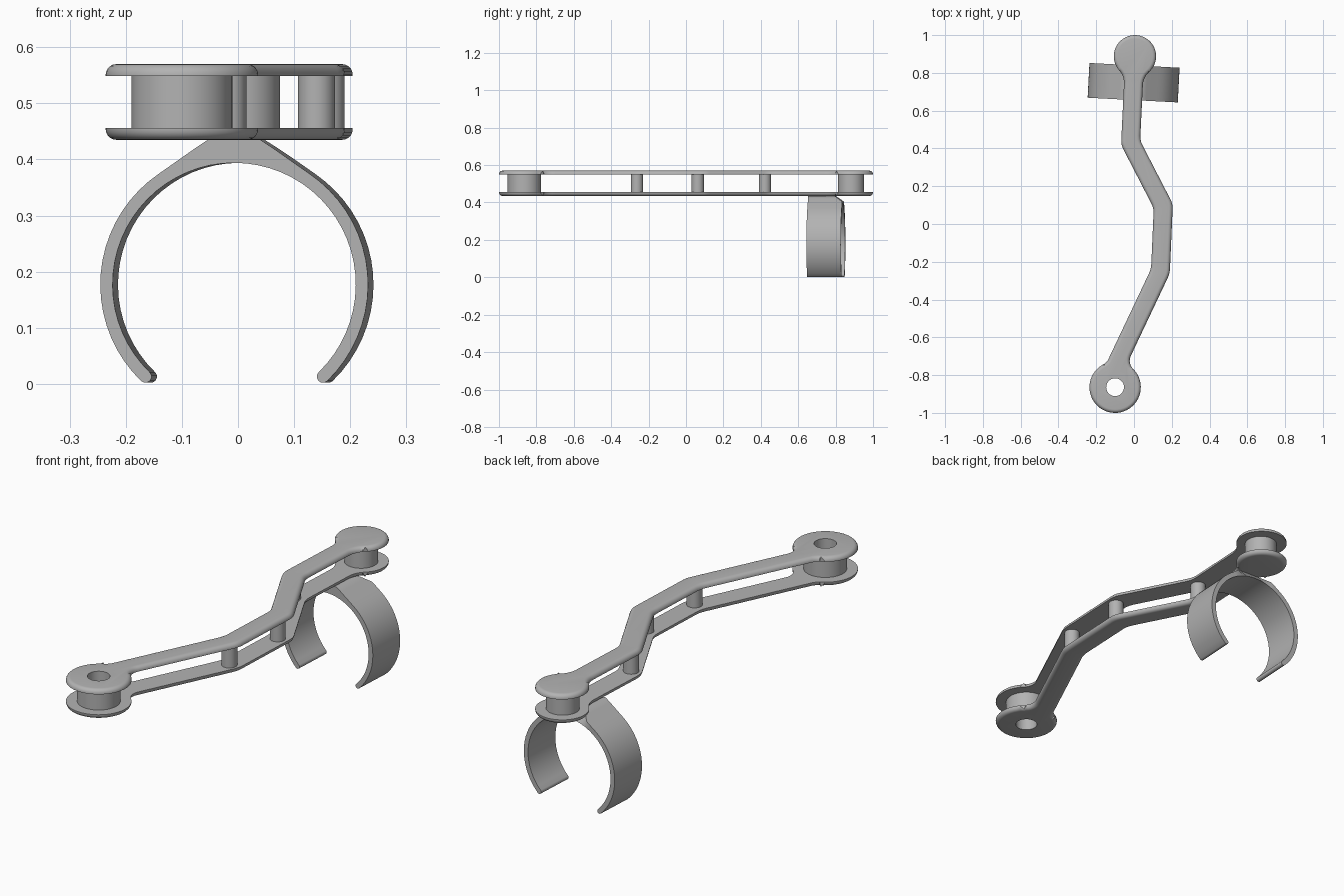
import bpy, bmesh, math
from mathutils import Vector, Matrix

if "Cube" in bpy.data.objects:
    bpy.data.objects.remove(bpy.data.objects["Cube"])

GREY = (0.45, 0.45, 0.45, 1)
mat = bpy.data.materials.new("plain grey")
mat.use_nodes = True
mat.diffuse_color = GREY
mat.node_tree.nodes["Principled BSDF"].inputs["Base Color"].default_value = GREY

BIG, BIG_R = Vector((-0.10, -0.864)), 0.136
SMALL, SMALL_R = Vector((0.005, 0.888)), 0.112
PATH = [Vector(p) for p in ((-0.073, -0.70), (0.14, -0.25), (0.155, 0.095), (-0.018, 0.43), (0, 0.80))]
HALF = 0.05
Z0, Z1, Z2, Z3 = 0.435, 0.456, 0.549, 0.57


def finish(name, bm):
    bmesh.ops.recalc_face_normals(bm, faces=bm.faces[:])
    me = bpy.data.meshes.new(name)
    bm.to_mesh(me)
    bm.free()
    me.materials.append(mat)
    ob = bpy.data.objects.new(name, me)
    bpy.context.collection.objects.link(ob)
    return ob


def smooth(ob):
    bpy.ops.object.select_all(action='DESELECT')
    ob.select_set(True)
    bpy.context.view_layer.objects.active = ob
    bpy.ops.object.shade_smooth_by_angle(angle=math.radians(35))


def cylinder(name, x, y, r, low, high):
    bm = bmesh.new()
    bmesh.ops.create_cone(bm, cap_ends=True, segments=48, radius1=r, radius2=r, depth=high - low,
                          matrix=Matrix.Translation((x, y, (low + high) / 2)))
    return finish(name, bm)


def arc(c, p, q, steps, shortest=False):
    a0, a1 = (math.atan2(v.y - c.y, v.x - c.x) for v in (p, q))
    turn = (a1 - a0) % math.tau
    if shortest and turn > math.pi:
        turn -= math.tau
    r = (p - c).length
    return [c + r * Vector((math.cos(a0 + turn * i / steps), math.sin(a0 + turn * i / steps)))
            for i in range(steps + 1)]


def neck(c, r, p, d, n, f):
    """Fillet from a round head (c, r) to the straight edge through p running along d."""
    w = p + n * f - c
    b = w.dot(d)
    t = -b + math.sqrt(b * b - w.length_squared + (r + f) ** 2)
    o = p + n * f + d * t
    return arc(o, c + (o - c) * r / (r + f), o - n * f, 8, True)


def arm_side(s):
    """One long edge of the arm, from big head to small head; s = 1 right, -1 left."""
    dirs = [(b - a).normalized() for a, b in zip(PATH, PATH[1:])]
    norms = [s * Vector((d.y, -d.x)) for d in dirs]
    pts = neck(BIG, BIG_R, PATH[0] + norms[0] * HALF, dirs[0], norms[0], 0.06)
    for i in range(1, len(PATH) - 1):
        m = norms[i - 1] + norms[i]
        k = PATH[i] + m * (2 * HALF / m.length_squared)
        a, b = k - dirs[i - 1] * 0.025, k + dirs[i] * 0.025
        pts += [a.lerp(k, t).lerp(k.lerp(b, t), t) for t in (0, 0.33, 0.67, 1)]
    top = neck(SMALL, SMALL_R, PATH[-1] + norms[-1] * HALF, -dirs[-1], norms[-1], 0.1)
    return pts + top[::-1]


def plate(name, low, high, round_z):
    right, left = arm_side(1), arm_side(-1)
    outline = right + arc(SMALL, right[-1], left[-1], 40)[1:-1]
    outline += left[::-1] + arc(BIG, left[0], right[0], 40)[1:-1]
    bm = bmesh.new()
    face = bm.faces.new([bm.verts.new((p.x, p.y, low)) for p in outline])
    ext = bmesh.ops.extrude_face_region(bm, geom=[face])
    for v in ext["geom"]:
        if isinstance(v, bmesh.types.BMVert):
            v.co.z = high
    rim = [e for e in bm.edges if all(abs(v.co.z - round_z) < 1e-5 for v in e.verts)]
    bmesh.ops.bevel(bm, geom=rim, offset=0.019, segments=5, profile=0.5,
                    affect='EDGES', clamp_overlap=False)
    return finish(name, bm)


# Twin plates, end hubs and spacer posts
lower = plate("lower_plate", Z0, Z1, Z0)
upper = plate("upper_plate", Z2, Z3, Z3)
big_hub = cylinder("large_hub", BIG.x, BIG.y, 0.09, Z1, Z2)
parts = [lower, upper, big_hub, cylinder("small_hub", SMALL.x, SMALL.y - 0.005, 0.07, Z1, Z2)]
for i, (x, y) in enumerate(((0.14, -0.262), (0.157, 0.063), (-0.018, 0.422))):
    parts.append(cylinder(f"spacer_post_{i + 1}", x, y, 0.033, Z1, Z2))

# Bore through the large head
bore = cylinder("bore_cutter", BIG.x, BIG.y, 0.047, 0.3, 0.7)
bore.hide_render = True
for ob in (lower, upper, big_hub):
    mod = ob.modifiers.new("bore", 'BOOLEAN')
    mod.operation, mod.object, mod.solver = 'DIFFERENCE', bore, 'EXACT'
    bpy.context.view_layer.objects.active = ob
    bpy.ops.object.modifier_apply(modifier=mod.name)
bpy.data.objects.remove(bore)

# Open clip ring with a flared pad under the small head
R_IN, R_OUT, CZ, END, FLARE, STEPS = 0.217, 0.239, 0.177, 226, 125, 48


def ring_point(r, deg):
    a = math.radians(deg)
    return Vector((r * math.cos(a), CZ + r * math.sin(a)))


outer, inner = [], []
for i in range(STEPS + 1):
    a = 180 - END + (2 * END - 180) * i / STEPS
    inner.append(ring_point(R_IN, a))
    p = ring_point(R_OUT, a)
    if 180 - FLARE < a < FLARE:     # tangent lines rising to the flat pad
        f = math.radians(FLARE)
        p.y = min(Z0, CZ + (R_OUT - abs(p.x) * abs(math.cos(f))) / math.sin(f))
    outer.append(p)
mid = (R_IN + R_OUT) / 2
caps = []
for deg, s in ((END, 1), (180 - END, -1)):
    c, u = ring_point(mid, deg), ring_point(1, deg) - ring_point(0, deg)
    t = Vector((-u.y, u.x)) * s
    caps.append([c + (u * math.cos(k) + t * math.sin(k)) * (R_OUT - mid)
                 for k in (math.pi * j / 6 for j in range(1, 6))])
loop = outer + caps[0] + inner[::-1] + caps[1][::-1]

bm = bmesh.new()
front = [bm.verts.new((p.x, -0.092, p.y)) for p in loop]
# the pad is chamfered at the back
back = [bm.verts.new((p.x, 0.092 - max(0, p.y - 0.405) * 1.4, p.y)) for p in loop]
n = len(loop)
for i in range(n):
    j = (i + 1) % n
    bm.faces.new((front[i], front[j], back[j], back[i]))
k, c = len(outer), len(caps[0])
for vs in (front, back):
    o, q = vs[:k], vs[k + c:2 * k + c][::-1]
    for i in range(k - 1):
        bm.faces.new((o[i], o[i + 1], q[i + 1], q[i]))
    bm.faces.new([o[-1]] + vs[k:k + c] + [q[-1]])
    bm.faces.new([q[0]] + vs[2 * k + c:] + [o[0]])
bmesh.ops.transform(bm, verts=bm.verts[:], matrix=Matrix.Translation((-0.002, 0.748, 0))
                    @ Matrix.Rotation(math.radians(-3), 4, 'Z'))
parts.append(finish("clip_ring", bm))

for ob in parts:
    smooth(ob)
